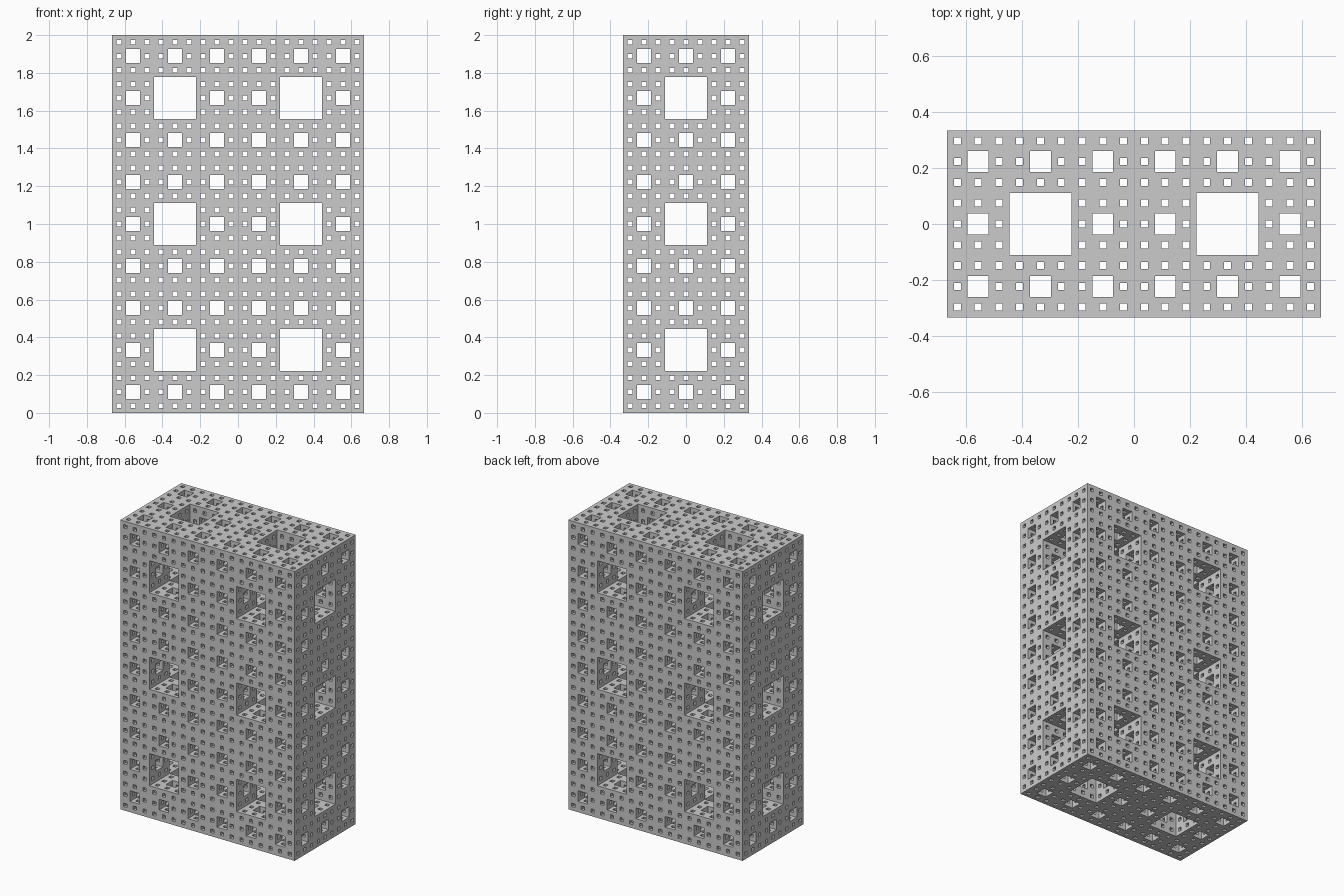
import bpy

if "Cube" in bpy.data.objects:
    bpy.data.objects.remove(bpy.data.objects["Cube"])

# Block of 2 x 1 x 3 fractal sponges, three levels deep (27 cells per sponge edge)
LEVELS = 3
N = 3 ** LEVELS
COUNT = (2, 1, 3)
DIMS = [c * N for c in COUNT]
CELL = 2.0 / DIMS[2]


def kept(i, j, k):
    """A cell is removed if two of its base-3 digits are central at any level."""
    for _ in range(LEVELS):
        if (i % 3 == 1) + (j % 3 == 1) + (k % 3 == 1) >= 2:
            return False
        i, j, k = i // 3, j // 3, k // 3
    return True


# Solid cells of one sponge, repeated over the block
unit = [(i, j, k) for i in range(N) for j in range(N) for k in range(N) if kept(i, j, k)]
solid = {(i + a * N, j + b * N, k + c * N)
         for a in range(COUNT[0]) for b in range(COUNT[1]) for c in range(COUNT[2])
         for i, j, k in unit}

# Only the exposed cell sides become faces, wound to point outwards
index, verts, faces = {}, [], []


def vert(p):
    if p not in index:
        index[p] = len(verts)
        verts.append(((p[0] - DIMS[0] / 2) * CELL, (p[1] - DIMS[1] / 2) * CELL, p[2] * CELL))
    return index[p]


for cell in solid:
    for axis in range(3):
        u, v = (axis + 1) % 3, (axis + 2) % 3
        for side in (0, 1):
            near = list(cell)
            near[axis] += 2 * side - 1
            if tuple(near) in solid:
                continue
            ring = []
            for du, dv in ((0, 0), (1, 0), (1, 1), (0, 1)):
                p = list(cell)
                p[axis] += side
                p[u] += du
                p[v] += dv
                ring.append(vert(tuple(p)))
            faces.append(ring if side else ring[::-1])

# Sponge block object, flat shaded
mesh = bpy.data.meshes.new("sponge_block")
mesh.from_pydata(verts, [], faces)
mesh.update()
block = bpy.data.objects.new("sponge_block", mesh)
bpy.context.collection.objects.link(block)
